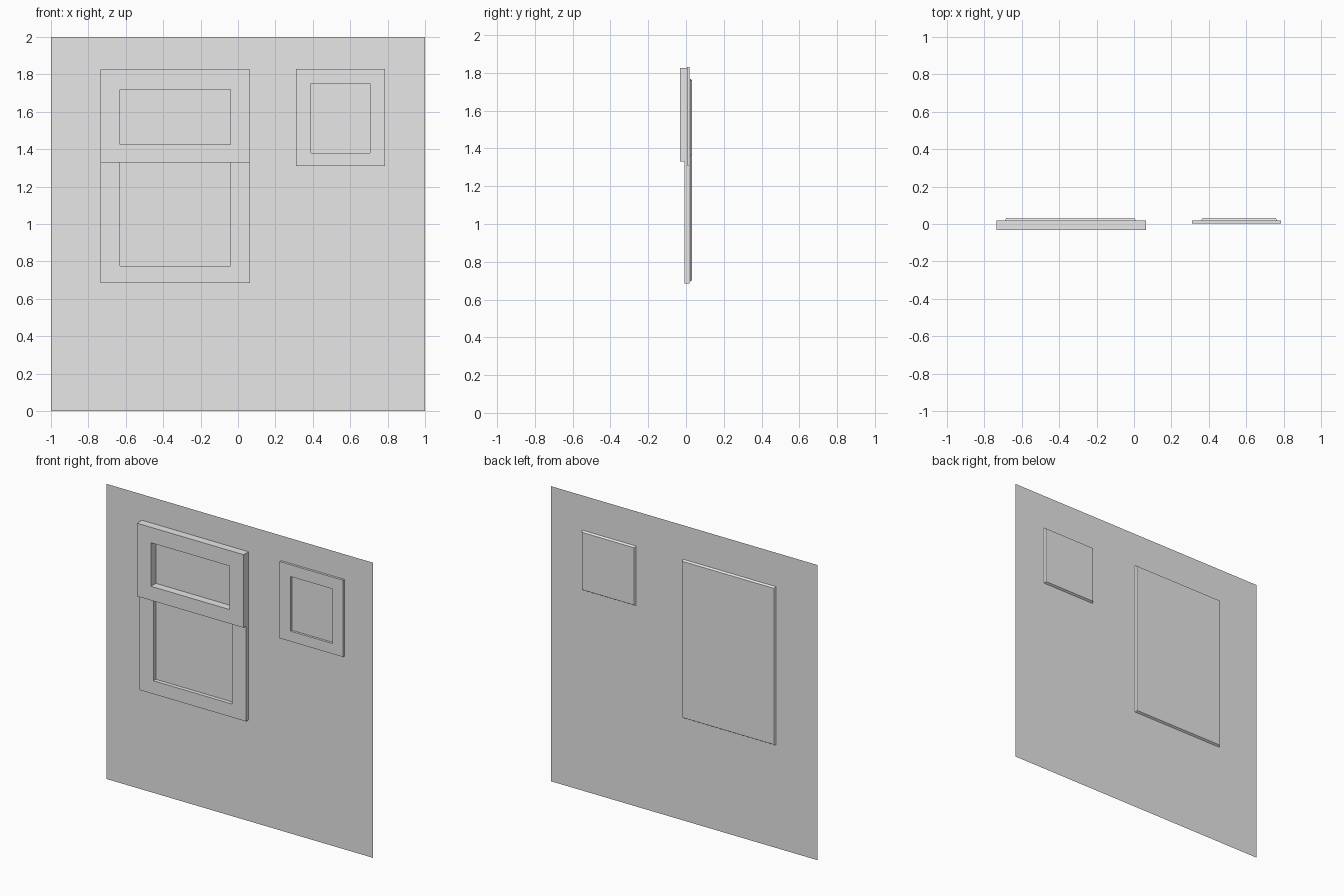
import bpy, bmesh

cube = bpy.data.objects.get("Cube")
if cube:
    bpy.data.objects.remove(cube, do_unlink=True)

grey = bpy.data.materials.new("light grey")
grey.use_nodes = True
grey.diffuse_color = (0.8, 0.8, 0.8, 1)
grey.node_tree.nodes["Principled BSDF"].inputs["Base Color"].default_value = (0.8, 0.8, 0.8, 1)

WALL_Y = 0.02


def finish(name, bm, closed=True):
    if closed:
        bmesh.ops.recalc_face_normals(bm, faces=bm.faces[:])
    mesh = bpy.data.meshes.new(name)
    bm.to_mesh(mesh)
    bm.free()
    mesh.materials.append(grey)
    obj = bpy.data.objects.new(name, mesh)
    bpy.context.collection.objects.link(obj)


def loop(bm, rect, y):
    """Four corners of an upright rectangle (x0, x1, z0, z1)."""
    x0, x1, z0, z1 = rect
    corners = ((x0, z1), (x0, z0), (x1, z0), (x1, z1))
    return [bm.verts.new((x, y, z)) for x, z in corners]


def frame(name, outer, inner, front, open_top=False):
    """Rectangular surround with an opening, standing out from the wall."""
    bm = bmesh.new()
    a, b = loop(bm, outer, front), loop(bm, inner, front)
    for i in range(3 if open_top else 4):
        j = (i + 1) % 4
        bm.faces.new((a[i], a[j], b[j], b[i]))
    depth = WALL_Y - 0.0005 - front
    ext = bmesh.ops.extrude_face_region(bm, geom=bm.faces[:], use_keep_orig=True)
    verts = [g for g in ext["geom"] if isinstance(g, bmesh.types.BMVert)]
    bmesh.ops.translate(bm, verts=verts, vec=(0, depth, 0))
    finish(name, bm)


def back_panel(name, rect, taper=0.008):
    """Shallow panel with sloped edges on the rear of the wall."""
    x0, x1, z0, z1 = rect
    bm = bmesh.new()
    a = loop(bm, rect, WALL_Y)
    b = loop(bm, (x0 + taper, x1 - taper, z0 + taper, z1 - taper), 0.033)
    for i in range(4):
        j = (i + 1) % 4
        bm.faces.new((a[i], a[j], b[j], b[i]))
    bm.faces.new(b)
    bm.faces.new(a[::-1])
    finish(name, bm)


# Thin wall sheet
bm = bmesh.new()
bm.faces.new(loop(bm, (-1, 1, 0, 2), WALL_Y))
finish("wall", bm, closed=False)

# Sash window: deep upper sash above a shallower lower sash
frame("upper_sash", (-0.735, 0.065, 1.33, 1.825), (-0.63, -0.04, 1.425, 1.72), -0.033)
frame("lower_sash", (-0.735, 0.065, 0.685, 1.33), (-0.63, -0.04, 0.775, 1.33), -0.007, open_top=True)
back_panel("large_back_panel", (-0.69, 0.01, 0.695, 1.77))

# Small window
frame("small_window_frame", (0.31, 0.785, 1.31, 1.83), (0.39, 0.705, 1.38, 1.75), 0.004)
back_panel("small_back_panel", (0.36, 0.765, 1.36, 1.765))
